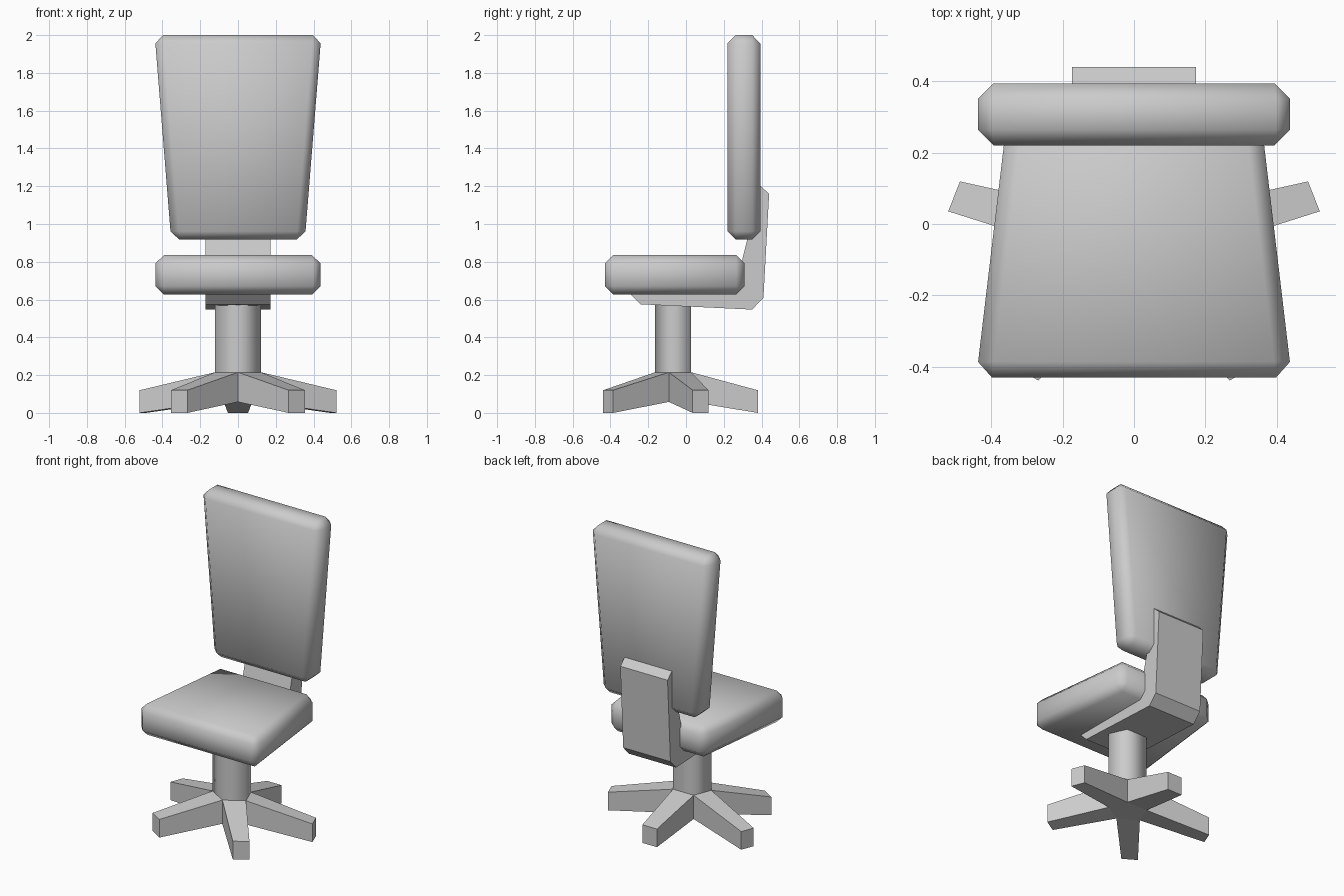
import bpy
import bmesh
from math import radians, cos, sin

cube = bpy.data.objects.get("Cube")
if cube:
    bpy.data.objects.remove(cube, do_unlink=True)

# Single plain grey
GREY = (0.6, 0.6, 0.6, 1.0)
grey = bpy.data.materials.new("plain_grey")
grey.use_nodes = True
grey.diffuse_color = GREY
grey.node_tree.nodes["Principled BSDF"].inputs["Base Color"].default_value = GREY


def finish(name, bm, smooth=False):
    """Turn a bmesh into a named, coloured object."""
    bmesh.ops.recalc_face_normals(bm, faces=bm.faces)
    for face in bm.faces:
        face.smooth = smooth
    mesh = bpy.data.meshes.new(name)
    bm.to_mesh(mesh)
    bm.free()
    mesh.materials.append(grey)
    obj = bpy.data.objects.new(name, mesh)
    bpy.context.collection.objects.link(obj)
    return obj


def prism(points, offset):
    """Extrude a closed outline along an offset vector."""
    bm = bmesh.new()
    face = bm.faces.new([bm.verts.new(p) for p in points])
    result = bmesh.ops.extrude_face_region(bm, geom=[face])
    verts = [g for g in result["geom"] if isinstance(g, bmesh.types.BMVert)]
    bmesh.ops.translate(bm, verts=verts, vec=offset)
    if face.is_valid and len(bm.faces) == len(points) + 1:
        bm.faces.new(face.verts)
    return bm


def cushion(name, outline, offset):
    """Tapered slab with chamfered, softly shaded edges."""
    bm = prism(outline, offset)
    bmesh.ops.recalc_face_normals(bm, faces=bm.faces)
    bmesh.ops.bevel(bm, geom=bm.edges[:], offset=0.044, segments=1,
                    affect='EDGES', clamp_overlap=True)
    return finish(name, bm, smooth=True)


# Seat: wide at the front, narrow at the back
cushion("seat", [(-0.442, -0.43, 0.627), (0.442, -0.43, 0.627),
                 (0.354, 0.31, 0.627), (-0.354, 0.31, 0.627)], (0, 0, 0.208))

# Backrest: wide at the top, narrow at the bottom
cushion("backrest", [(-0.354, 0.22, 0.917), (0.354, 0.22, 0.917),
                     (0.441, 0.22, 2.0), (-0.441, 0.22, 2.0)], (0, 0.174, 0))

# Bent bracket joining seat and backrest
bracket = [(-0.30, 0.635), (-0.24, 0.575), (0.35, 0.547), (0.41, 0.61),
           (0.44, 1.16), (0.385, 1.21), (0.34, 1.19), (0.325, 0.92),
           (0.30, 0.82), (0.27, 0.66)]
finish("bracket", prism([(-0.173, y, z) for y, z in bracket], (0.346, 0, 0)))

# Five-legged base, slightly stretched sideways
CENTRE_Y, STRETCH = -0.058, 1.21
INNER, OUTER, HALF = 0.106, 0.438, 0.044


def spot(angle, along, across, z):
    a = radians(angle)
    x = along * cos(a) - across * sin(a)
    y = along * sin(a) + across * cos(a)
    return (x * STRETCH, y + CENTRE_Y, z)


bm = bmesh.new()
top = [bm.verts.new(spot(54 + 72 * i, INNER, 0, 0.215)) for i in range(5)]
low = [bm.verts.new(spot(54 + 72 * i, INNER, 0, 0.058)) for i in range(5)]
bm.faces.new(top)
bm.faces.new(low[::-1])
for i in range(5):
    j = (i + 1) % 5
    a = 90 + 72 * i
    tr, tl = [bm.verts.new(spot(a, OUTER, s * HALF, 0.12)) for s in (-1, 1)]
    br, bl = [bm.verts.new(spot(a, OUTER, s * HALF, 0.0)) for s in (-1, 1)]
    for quad in ((top[i], tr, tl, top[j]), (low[i], low[j], bl, br),
                 (top[i], low[i], br, tr), (top[j], tl, bl, low[j]),
                 (tr, br, bl, tl)):
        bm.faces.new(quad)
finish("star_base", bm)

# Five-sided column, softly shaded
bm = bmesh.new()
rings = [[bm.verts.new(spot(54 + 72 * i, INNER, 0, z)) for i in range(5)]
         for z in (0.213, 0.57)]
for i in range(5):
    j = (i + 1) % 5
    bm.faces.new((rings[0][i], rings[0][j], rings[1][j], rings[1][i]))
finish("column", bm, smooth=True)
